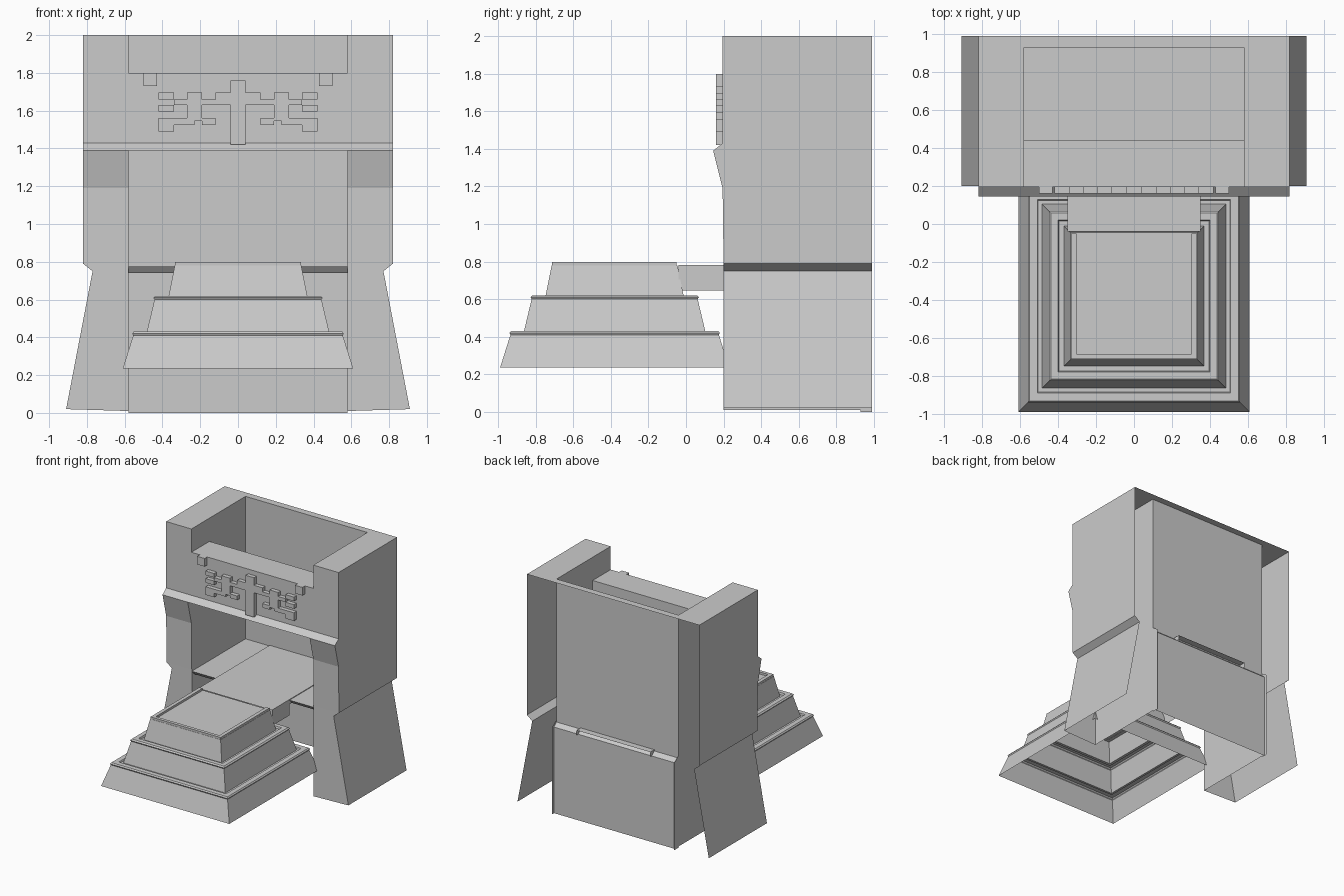
import bpy, bmesh

if "Cube" in bpy.data.objects:
    bpy.data.objects.remove(bpy.data.objects["Cube"])


def finish(name, bm, mirror=False):
    """Turn a bmesh into a flat shaded object, optionally mirrored in x."""
    bmesh.ops.remove_doubles(bm, verts=bm.verts, dist=1e-4)
    bmesh.ops.recalc_face_normals(bm, faces=bm.faces)
    me = bpy.data.meshes.new(name)
    bm.to_mesh(me)
    bm.free()
    ob = bpy.data.objects.new(name, me)
    bpy.context.collection.objects.link(ob)
    if mirror:
        m = ob.modifiers.new("mirror", 'MIRROR')
        m.use_clip = True
    return ob


def face(bm, pts):
    return bm.faces.new([bm.verts.new(p) for p in pts])


def loft(bm, rows, closed=False):
    """Quads between successive rows of points."""
    vs = [[bm.verts.new(p) for p in r] for r in rows]
    n = len(rows[0])
    for a, b in zip(vs, vs[1:]):
        for i in range(n if closed else n - 1):
            j = (i + 1) % n
            bm.faces.new((a[i], a[j], b[j], b[i]))
    return vs


def prism(bm, pts, vec):
    """Closed extrusion of a polygon along a vector."""
    top = [tuple(c + d for c, d in zip(p, vec)) for p in pts]
    a, b = loft(bm, [pts, top], closed=True)
    bm.faces.new(a[::-1])
    bm.faces.new(b)


def box(bm, x0, x1, y0, y1, z0, z1):
    prism(bm, [(x0, y0, z0), (x1, y0, z0), (x1, y1, z0), (x0, y1, z0)],
          (0, 0, z1 - z0))


IN, BACK, PANEL = 0.58, 0.99, 0.93

# pillars: hollow shells open at the back and bottom, flared feet, bulged brow
levels = [(0.02, 0.91, 0.20), (0.75, 0.77, 0.20), (0.79, 0.82, 0.20),
          (1.19, 0.82, 0.195), (1.39, 0.82, 0.145), (1.43, 0.82, 0.195),
          (2.00, 0.82, 0.195)]
bm = bmesh.new()
rows = []
for z, xo, yf in levels:
    zi = 0.01 if z < 0.1 else z
    yb = BACK if z < 0.77 else PANEL
    rows.append([(xo, BACK, z), (xo, yf, z), (IN, yf, zi), (IN, yb, zi)])
loft(bm, rows)
face(bm, [(0.82, 0.195, 2), (0.82, BACK, 2), (IN, BACK, 2), (IN, PANEL, 2), (IN, 0.195, 2)])
finish("pillars", bm, mirror=True)

# back wall: top lip, recessed upper panel, sloped break, lower panel
bm = bmesh.new()
profile = [(BACK, 2.0), (PANEL, 2.0), (PANEL, 0.77), (0.965, 0.74), (0.965, 0.0)]
loft(bm, [[(x, y, z) for y, z in profile] for x in (-IN, IN)])
for s in (-1, 1):
    face(bm, [(s * IN, PANEL, 0), (s * IN, BACK, 0), (s * IN, BACK, 0.75), (s * IN, PANEL, 0.75)])
finish("back_wall", bm)

# lintel with projecting brow
bm = bmesh.new()
profile = [(0.44, 1.80), (0.195, 1.80), (0.195, 1.43), (0.145, 1.39), (0.44, 1.39)]
prism(bm, [(-IN, y, z) for y, z in profile], (2 * IN, 0, 0))
finish("lintel", bm)

# relief blocks on the lintel, right half as (x0, x1, z0, z1)
relief = [(0.43, 0.50, 1.73, 1.80), (0.34, 0.42, 1.66, 1.695),
          (0.27, 0.34, 1.63, 1.66), (0.34, 0.42, 1.595, 1.63),
          (0.19, 0.27, 1.60, 1.695), (0.04, 0.19, 1.63, 1.66),
          (0.04, 0.12, 1.66, 1.695), (0.19, 0.27, 1.56, 1.60),
          (0.12, 0.19, 1.525, 1.56), (0.19, 0.34, 1.545, 1.56),
          (0.23, 0.34, 1.525, 1.545), (0.34, 0.42, 1.49, 1.56)]
bm = bmesh.new()
box(bm, -0.04, 0.04, 0.16, 0.2, 1.42, 1.76)
for x0, x1, z0, z1 in relief:
    box(bm, x0, x1, 0.16, 0.2, z0, z1)
    box(bm, -x1, -x0, 0.16, 0.2, z0, z1)
finish("lintel_relief", bm)

# inner floor with sloped front edge
bm = bmesh.new()
profile = [(PANEL, 0.775), (0.2, 0.775), (0.23, 0.74)]
loft(bm, [[(x, y, z) for y, z in profile] for x in (-IN, IN)])
finish("inner_floor", bm)

# stepped base: rectangular rings given as (inset, height), open underneath
rings = [(0, 0.235), (0.055, 0.41), (0.05, 0.42), (0.058, 0.43), (0.10, 0.43),
         (0.105, 0.42), (0.125, 0.42), (0.168, 0.60), (0.162, 0.61),
         (0.172, 0.62), (0.21, 0.62), (0.215, 0.605), (0.24, 0.605),
         (0.275, 0.78)]
bm = bmesh.new()
rows = []
for d, z in rings:
    x, y0, y1 = 0.61 - d, -0.99 + d, 0.23 - d
    rows.append([(-x, y0, z), (x, y0, z), (x, y1, z), (-x, y1, z)])
last = loft(bm, rows, closed=True)[-1]
bm.faces.new(last)
finish("stepped_base", bm)

# U-shaped rim on the top step
bm = bmesh.new()
u = [(-0.333, -0.05), (-0.333, -0.713), (0.333, -0.713), (0.333, -0.05),
     (0.302, -0.05), (0.302, -0.685), (-0.302, -0.685), (-0.302, -0.05)]
prism(bm, [(x, y, 0.778) for x, y in u], (0, 0, 0.02))
finish("top_step_rim", bm)

# walkway: open-bottomed channel from the top step through the back wall
bm = bmesh.new()
loft(bm, [[(-0.35, y, 0.645), (-0.35, y, 0.781), (0.35, y, 0.781), (0.35, y, 0.645)]
          for y in (-0.04, 0.2)])
loft(bm, [[(-0.35, y, 0.74), (-0.35, y, 0.781), (0.35, y, 0.781), (0.35, y, 0.74)]
          for y in (0.2, 0.985)])
finish("walkway", bm)
